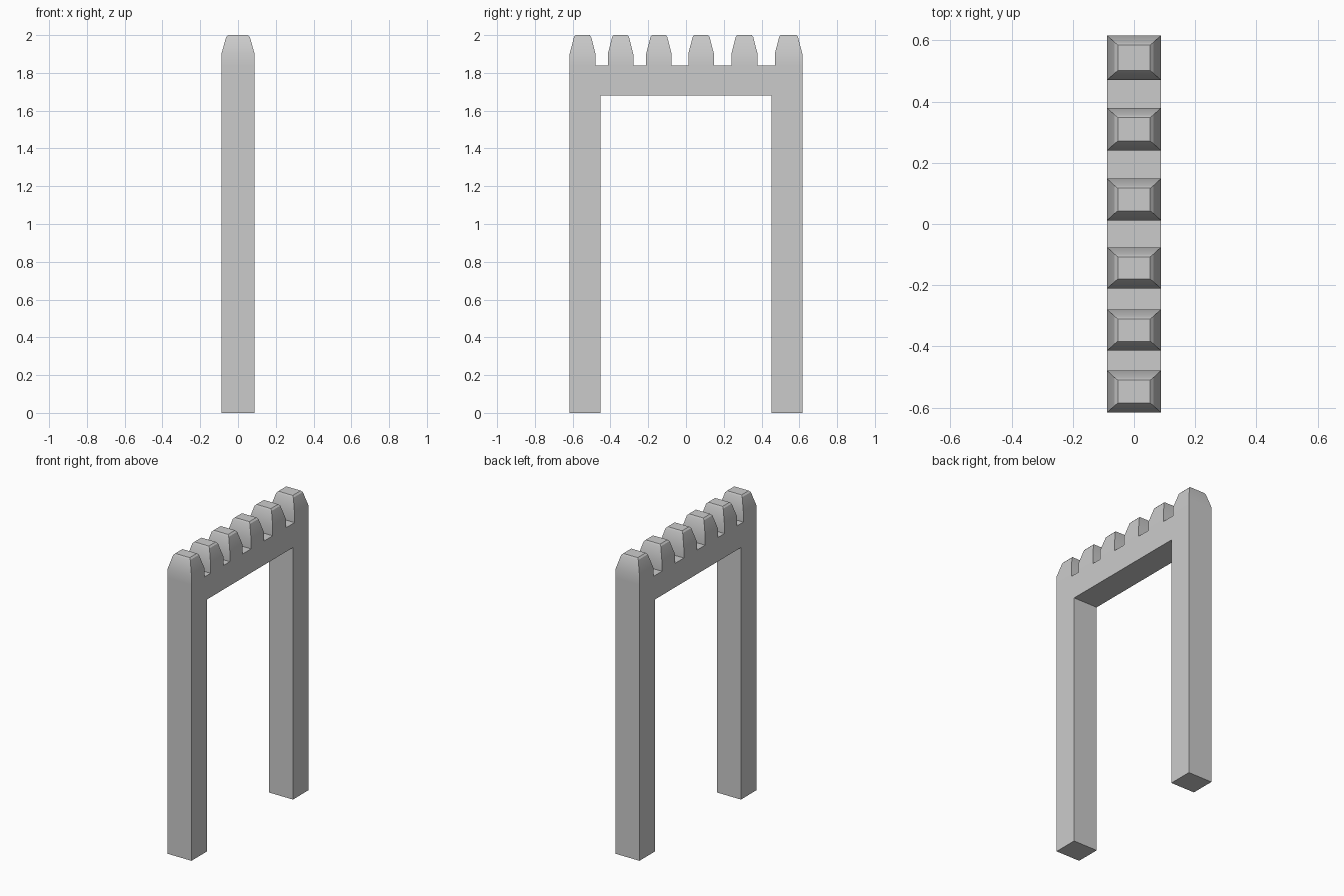
import bpy, bmesh
from math import radians

if "Cube" in bpy.data.objects:
    bpy.data.objects.remove(bpy.data.objects["Cube"])

HALF_X = 0.088      # half thickness of the gate
HALF_Y = 0.616      # half width of the gate
LEG_IN = 0.453      # inner side of the legs
BEAM_LOW, BEAM_TOP = 1.68, 1.84


def make_object(name, bm):
    bmesh.ops.recalc_face_normals(bm, faces=bm.faces[:])
    mesh = bpy.data.meshes.new(name)
    bm.to_mesh(mesh)
    bm.free()
    obj = bpy.data.objects.new(name, mesh)
    bpy.context.collection.objects.link(obj)
    return obj


# Frame: two legs and a crossbeam as one extruded profile
bm = bmesh.new()
profile = [(-HALF_Y, 0), (-LEG_IN, 0), (-LEG_IN, BEAM_LOW), (LEG_IN, BEAM_LOW),
           (LEG_IN, 0), (HALF_Y, 0), (HALF_Y, BEAM_TOP), (-HALF_Y, BEAM_TOP)]
face = bm.faces.new([bm.verts.new((-HALF_X, y, z)) for y, z in profile])
extruded = bmesh.ops.extrude_face_region(bm, geom=[face], use_keep_orig=True)
new_verts = [g for g in extruded["geom"] if isinstance(g, bmesh.types.BMVert)]
bmesh.ops.translate(bm, verts=new_verts, vec=(2 * HALF_X, 0, 0))
make_object("gate_frame", bm)


def tooth(name, y0, y1):
    """Tapered block with a small chamfer round its flat top."""
    bm = bmesh.new()
    mid, half = (y0 + y1) / 2, (y1 - y0) / 2
    rings = []
    for z, dx, dy in [(BEAM_TOP, 0, 0), (1.90, 0, 0),
                      (1.99, 0.025, 0.023), (2.0, 0.035, 0.031)]:
        x, y = HALF_X - dx, half - dy
        rings.append([bm.verts.new((sx * x, mid + sy * y, z))
                      for sx, sy in [(-1, -1), (1, -1), (1, 1), (-1, 1)]])
    for a, b in zip(rings, rings[1:]):
        for i in range(4):
            j = (i + 1) % 4
            bm.faces.new([a[i], a[j], b[j], b[i]])
    bm.faces.new(rings[-1])
    return make_object(name, bm)


# Six teeth along the top of the beam
spans = [(-0.616, -0.479), (-0.414, -0.279), (-0.211, -0.076),
         (0.012, 0.148), (0.240, 0.379), (0.470, 0.616)]
teeth = [tooth(f"top_tooth_{i + 1}", *s) for i, s in enumerate(spans)]

# Soft shading over the shoulders, crisp corners elsewhere
bpy.ops.object.select_all(action='DESELECT')
for t in teeth:
    t.select_set(True)
bpy.context.view_layer.objects.active = teeth[0]
bpy.ops.object.shade_smooth_by_angle(angle=radians(25))
